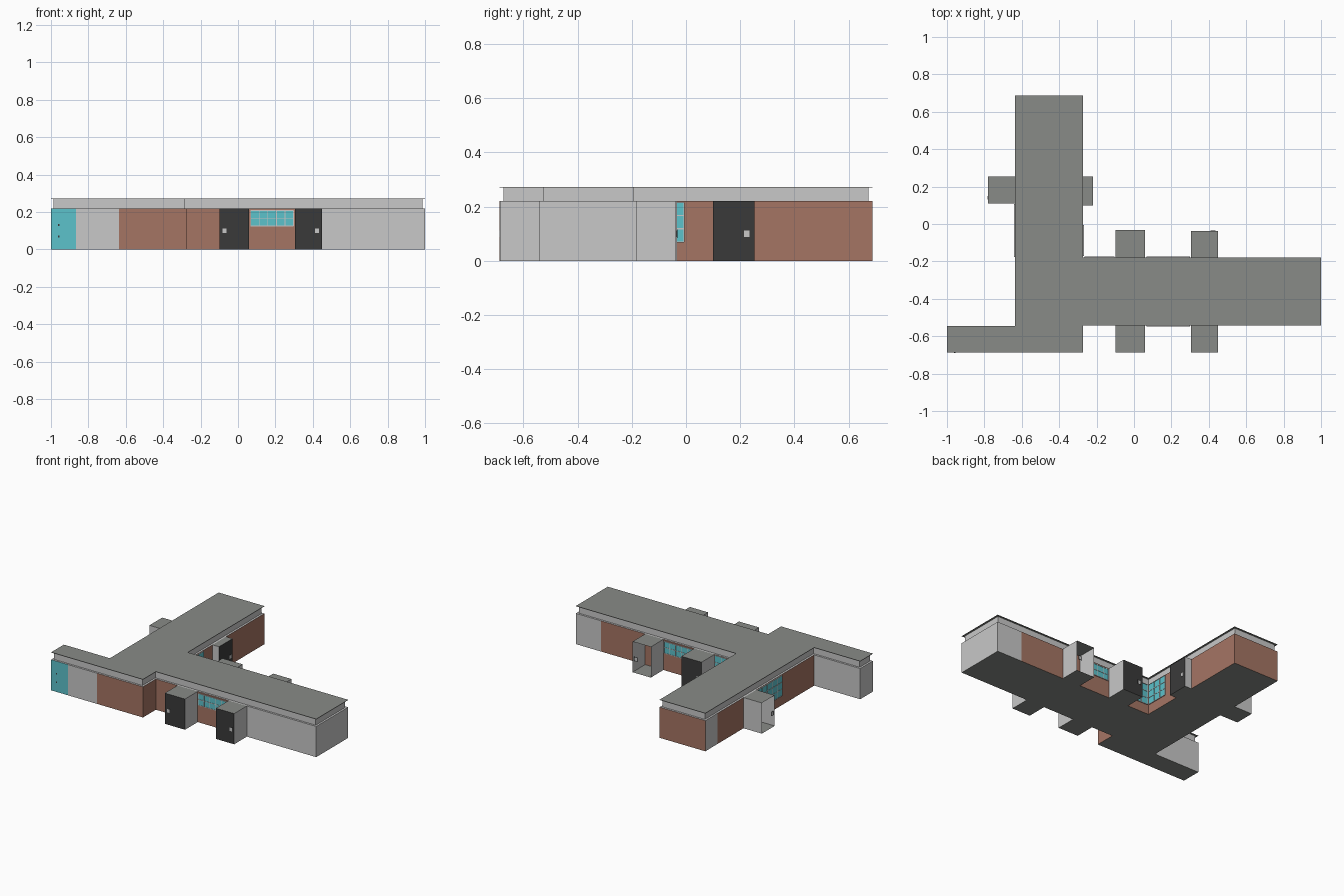
import bpy, bmesh
from mathutils import Vector

if "Cube" in bpy.data.objects:
    bpy.data.objects.remove(bpy.data.objects["Cube"])


def material(name, rgb):
    m = bpy.data.materials.new(name)
    m.diffuse_color = (*rgb, 1)
    m.use_nodes = True
    m.node_tree.nodes["Principled BSDF"].inputs["Base Color"].default_value = m.diffuse_color
    return m


MATS = [material("light_grey_wall", (0.578, 0.578, 0.578)),
        material("brick_red", (0.376, 0.178, 0.127)),
        material("teal_glass", (0.107, 0.54, 0.60)),
        material("charcoal_door", (0.042, 0.042, 0.042)),
        material("roof_grey", (0.25, 0.26, 0.245))]
GREY, BRICK, TEAL, DARK, ROOF = range(5)
WALL_H, TOP = 0.22, 0.273


def finish(name, bm):
    me = bpy.data.meshes.new(name)
    bm.to_mesh(me)
    bm.free()
    for m in MATS:
        me.materials.append(m)
    ob = bpy.data.objects.new(name, me)
    bpy.context.collection.objects.link(ob)
    return ob


def prism(name, pts, z0, z1, side_mats, bottom, top):
    """Extrude a counter-clockwise outline, one material per side."""
    bm = bmesh.new()
    lo = [bm.verts.new((x, y, z0)) for x, y in pts]
    hi = [bm.verts.new((x, y, z1)) for x, y in pts]
    n = len(pts)
    for i in range(n):
        j = (i + 1) % n
        bm.faces.new((lo[i], lo[j], hi[j], hi[i])).material_index = side_mats[i]
    bm.faces.new(lo[::-1]).material_index = bottom
    bm.faces.new(hi).material_index = top
    return finish(name, bm)


def inset(pts, d):
    """Move every side of a right-angled outline inwards by d."""
    out = []
    for i, p in enumerate(pts):
        a = (Vector(p) - Vector(pts[i - 1])).normalized()
        b = (Vector(pts[(i + 1) % len(pts)]) - Vector(p)).normalized()
        na, nb = Vector((-a.y, a.x)), Vector((-b.y, b.x))
        out.append(tuple(Vector(p) + (na + nb) * d))
    return out


def add_box(bm, lo, hi, mat):
    r = bmesh.ops.create_cube(bm, size=1)
    for v in r["verts"]:
        v.co = [lo[k] + (hi[k] - lo[k]) * (v.co[k] + 0.5) for k in range(3)]
    faces = {f for v in r["verts"] for f in v.link_faces}
    for f in faces:
        f.material_index = mat
    return faces


def add_plate(bm, axis, plane, sign, a0, a1, z0, z1, thick, mat):
    """Thin plate on a wall whose normal is sign * axis (0 = x, 1 = y)."""
    lo, hi = [0, 0, z0], [0, 0, z1]
    lo[axis], hi[axis] = sorted((plane, plane + sign * thick))
    lo[1 - axis], hi[1 - axis] = a0, a1
    add_box(bm, lo, hi, mat)


# Footprint shared by walls, fascia and roof
outline = [(-1, -0.688), (-0.272, -0.688), (-0.272, -0.542), (1, -0.542), (1, -0.18),
           (-0.272, -0.18), (-0.272, 0.688), (-0.635, 0.688), (-0.635, -0.545), (-1, -0.545)]

# Walls: corner, plus the colour of the side that starts there
walls = [(-1, -0.688, TEAL), (-0.865, -0.688, GREY), (-0.635, -0.688, BRICK),
         (-0.272, -0.688, BRICK), (-0.272, -0.542, BRICK), (0.45, -0.542, GREY),
         (1, -0.542, GREY), (1, -0.18, GREY), (0.8, -0.18, BRICK), (-0.272, -0.18, BRICK),
         (-0.272, 0.688, BRICK), (-0.635, 0.688, GREY), (-0.635, 0.55, BRICK),
         (-0.635, -0.545, GREY), (-1, -0.545, GREY)]
prism("walls", [w[:2] for w in walls], 0, WALL_H, [w[2] for w in walls], ROOF, GREY)

# Recessed fascia and thin overhanging roof sheet
n = len(outline)
prism("fascia", inset(outline, 0.014), WALL_H, TOP - 0.002, [GREY] * n, GREY, ROOF)
prism("roof", outline, TOP - 0.002, TOP, [ROOF] * n, ROOF, ROOF)


def porch(name, x0, x1, y0, y1, axis, sign, handle, is_open=False):
    """Entrance box; door faces sign * axis, open ones have no door leaf."""
    bm = bmesh.new()
    faces = add_box(bm, (x0, y0, 0), (x1, y1, WALL_H), GREY)
    bm.normal_update()
    remove = []
    for f in faces:
        d = f.normal[axis] * sign
        if f.normal.z > 0.5 or f.normal.z < -0.5:
            f.material_index = ROOF
        elif d > 0.5:
            f.material_index = DARK
            if is_open:
                remove.append(f)
        elif d < -0.5:
            remove.append(f)
    bmesh.ops.delete(bm, geom=remove, context="FACES_ONLY")
    finish(name, bm)
    # Handle: dark rim with a light plate
    front = ((x0, x1), (y0, y1))[axis][sign > 0]
    bm = bmesh.new()
    add_plate(bm, axis, front, sign, handle - 0.013, handle + 0.013, 0.085, 0.115, 0.001, DARK)
    add_plate(bm, axis, front, sign, handle - 0.010, handle + 0.010, 0.088, 0.112, 0.002, GREY)
    finish(name + "_handle", bm)


porch("front_left_porch", -0.10, 0.06, -0.686, -0.542, 1, -1, -0.072)
porch("front_right_porch", 0.305, 0.45, -0.686, -0.542, 1, -1, 0.423)
porch("back_left_porch", -0.10, 0.06, -0.18, -0.033, 1, 1, -0.072)
porch("back_right_porch", 0.305, 0.45, -0.18, -0.037, 1, 1, 0.423, True)
porch("west_porch", -0.78, -0.635, 0.11, 0.255, 0, -1, 0.14, True)
porch("east_porch", -0.272, -0.22, 0.10, 0.253, 0, 1, 0.225)


def window(name, axis, plane, sign, a0, a1, z0, z1, cols, rows):
    """Glass plate with a grid of light bars."""
    bm = bmesh.new()
    add_plate(bm, axis, plane, sign, a0, a1, z0, z1, 0.004, TEAL)
    for i in range(cols + 1):
        a = a0 + (a1 - a0) * i / cols
        add_plate(bm, axis, plane, sign, a - 0.002, a + 0.002, z0, z1, 0.006, GREY)
    for i in range(rows + 1):
        z = z0 + (z1 - z0) * i / rows
        add_plate(bm, axis, plane, sign, a0, a1, z - 0.002, z + 0.002, 0.006, GREY)
    finish(name, bm)


window("front_window", 1, -0.542, -1, 0.068, 0.297, 0.125, 0.208, 5, 2)
window("back_window", 1, -0.18, 1, 0.068, 0.297, 0.125, 0.208, 5, 2)
window("corner_window_back", 1, -0.18, 1, -0.262, -0.105, 0.07, 0.215, 3, 3)
window("corner_window_east", 0, -0.272, 1, -0.17, -0.007, 0.07, 0.215, 3, 3)
window("west_window", 0, -0.635, -1, -0.175, 0.105, 0.07, 0.215, 5, 3)

# Small dark pulls on the teal end panel
bm = bmesh.new()
for z in (0.07, 0.13):
    add_plate(bm, 1, -0.688, -1, -0.963, -0.955, z - 0.005, z + 0.005, 0.001, DARK)
finish("panel_pulls", bm)
